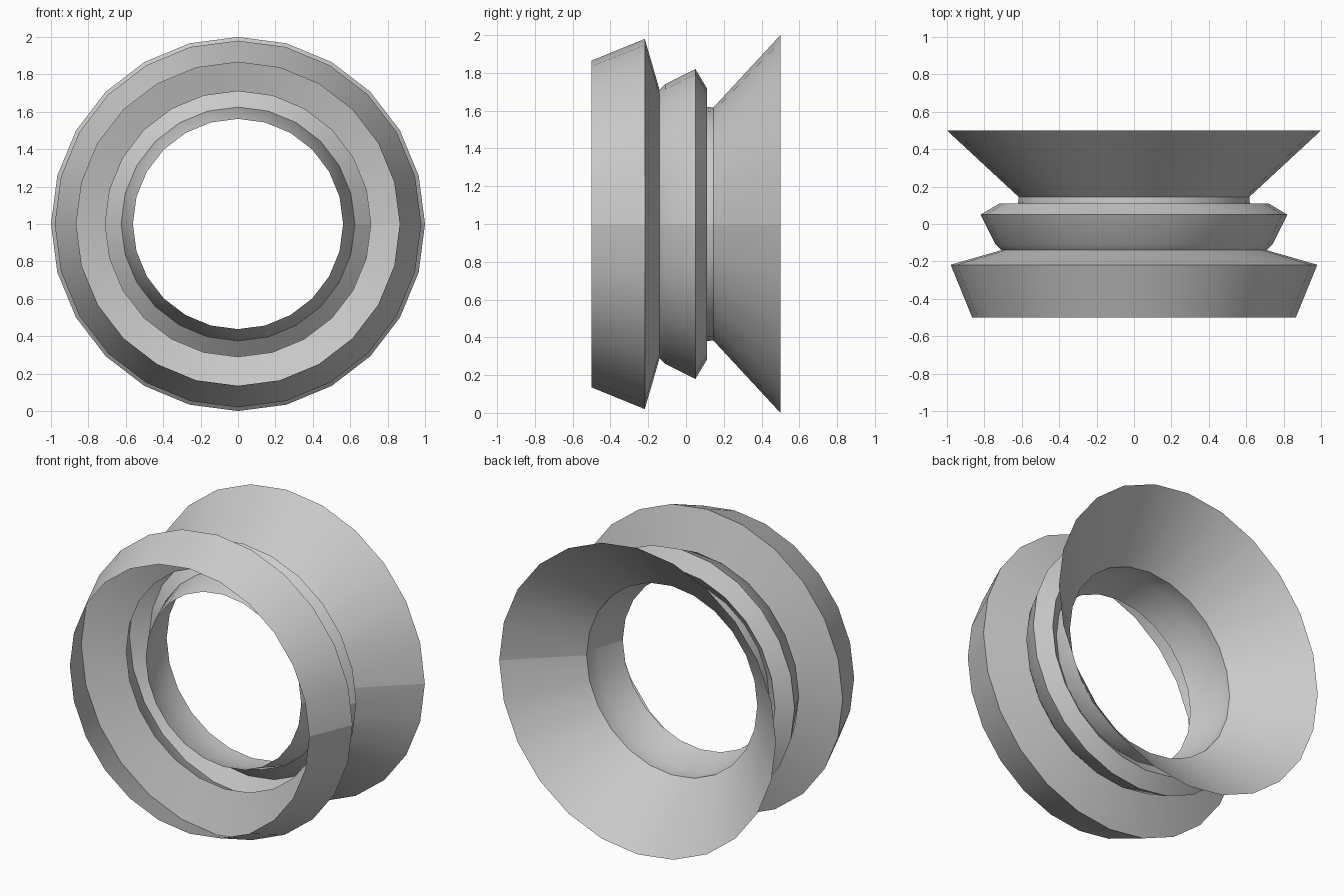
import bpy, bmesh, math

if "Cube" in bpy.data.objects:
    bpy.data.objects.remove(bpy.data.objects["Cube"])

SIDES = 24

grey = bpy.data.materials.new("plain_grey")
grey.diffuse_color = (0.6, 0.6, 0.6, 1)
grey.use_nodes = True
grey.node_tree.nodes["Principled BSDF"].inputs["Base Color"].default_value = grey.diffuse_color


def lathe(name, profile):
    """Turn (y, radius) points about the y axis, with an open seam on +x."""
    bm = bmesh.new()
    rings = []
    for i in range(SIDES + 1):
        a = 2 * math.pi * i / SIDES
        rings.append([bm.verts.new((r * math.cos(a), y, 1 + r * math.sin(a)))
                      for y, r in profile])
    for a, b in zip(rings, rings[1:]):
        for j in range(len(profile) - 1):
            bm.faces.new((a[j], a[j + 1], b[j + 1], b[j]))
    me = bpy.data.meshes.new(name)
    bm.to_mesh(me)
    bm.free()
    me.materials.append(grey)
    ob = bpy.data.objects.new(name, me)
    bpy.context.collection.objects.link(ob)
    bpy.ops.object.select_all(action='DESELECT')
    ob.select_set(True)
    bpy.context.view_layer.objects.active = ob
    bpy.ops.object.shade_smooth_by_angle(angle=math.radians(30))
    return ob


# Front collar, middle ridge and the fold back to the inner sleeve
lathe("front_collar", [(-0.5, 0.865), (-0.218, 0.98), (-0.14, 0.71),
                       (-0.11, 0.74), (0.05, 0.82), (0.11, 0.72), (0.03, 0.625)])
# Inner sleeve, neck and rear flared cone
lathe("rear_flare", [(-0.15, 0.562), (0.03, 0.625), (0.145, 0.617), (0.5, 1.0)])
